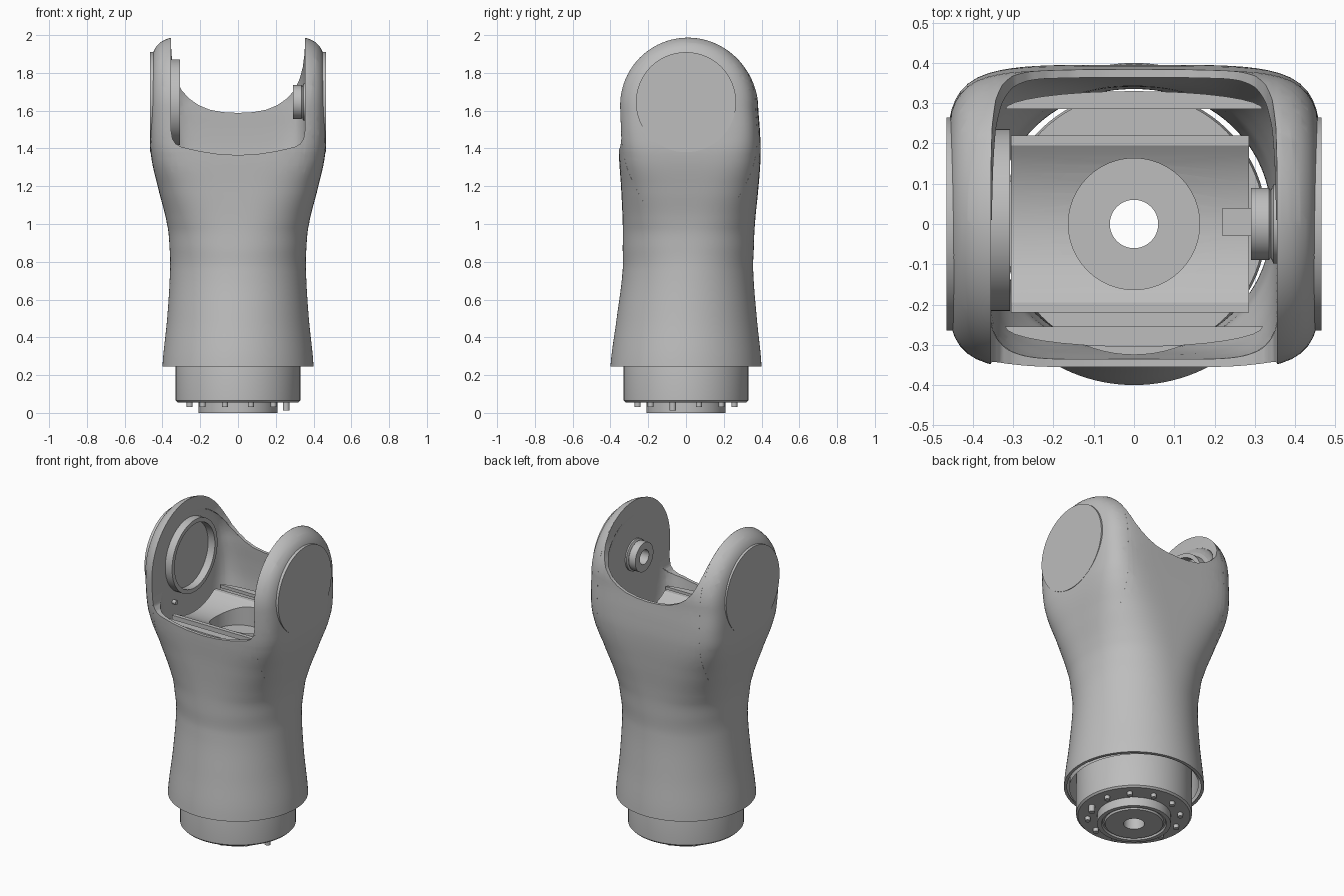
import bpy, bmesh, math
from mathutils import Vector, Matrix

if "Cube" in bpy.data.objects:
    bpy.data.objects.remove(bpy.data.objects["Cube"])

grey = bpy.data.materials.new("plain grey")
grey.use_nodes = True
grey.diffuse_color = (0.51, 0.51, 0.51, 1)
grey.node_tree.nodes["Principled BSDF"].inputs["Base Color"].default_value = grey.diffuse_color

TO_X = Matrix.Rotation(math.pi / 2, 4, 'Y')   # turns a z axis into an x axis
EAR = 0.355                                   # inner face of the ears
AXIS = 1.645                                  # height of the pivot


def smooth(obj):
    bpy.ops.object.select_all(action='DESELECT')
    obj.select_set(True)
    bpy.context.view_layer.objects.active = obj
    bpy.ops.object.shade_smooth_by_angle(angle=math.radians(32))


def finish(bm, name, matrix=None):
    """Turn a bmesh into a smooth-shaded object."""
    if matrix:
        bm.transform(matrix)
    bmesh.ops.remove_doubles(bm, verts=bm.verts, dist=1e-5)
    bmesh.ops.recalc_face_normals(bm, faces=bm.faces)
    mesh = bpy.data.meshes.new(name)
    bm.to_mesh(mesh)
    bm.free()
    obj = bpy.data.objects.new(name, mesh)
    bpy.context.collection.objects.link(obj)
    mesh.materials.append(grey)
    smooth(obj)
    return obj


def bridge(bm, rings):
    for a, b in zip(rings, rings[1:]):
        for i in range(len(a)):
            j = (i + 1) % len(a)
            bm.faces.new((a[i], a[j], b[j], b[i]))


def lathe(name, profile, matrix=None, segs=64):
    """Revolve a closed (radius, height) loop around z."""
    bm = bmesh.new()
    rings = []
    for k in range(segs):
        t = math.tau * k / segs
        rings.append([bm.verts.new((r * math.cos(t), r * math.sin(t), z)) for r, z in profile])
    bridge(bm, rings + rings[:1])
    return finish(bm, name, matrix)


def cylinder(name, r, depth, matrix, segs=48):
    bm = bmesh.new()
    bmesh.ops.create_cone(bm, cap_ends=True, segments=segs, radius1=r, radius2=r, depth=depth)
    return finish(bm, name, matrix)


def prism(name, points, sweep):
    """Extrude a flat polygon of 3D points along a vector."""
    bm = bmesh.new()
    ends = [[bm.verts.new(Vector(p) + Vector(sweep) * k) for p in points] for k in (0, 1)]
    bridge(bm, ends)
    for end in ends:
        bm.faces.new(end)
    return finish(bm, name)


def curve_rows(rows, steps=6):
    """Catmull-Rom interpolation of section rows."""
    rows = [Vector(r) for r in rows]
    out = []
    for i in range(len(rows) - 1):
        a, b, c, d = rows[max(i - 1, 0)], rows[i], rows[i + 1], rows[min(i + 2, len(rows) - 1)]
        for k in range(steps):
            t = k / steps
            row = 0.5 * (2 * b + (c - a) * t + (2 * a - 5 * b + 4 * c - d) * t**2
                         + (3 * b - a - 3 * c + d) * t**3)
            row[0] = b[0] + (c[0] - b[0]) * t
            out.append(row)
    return out + [rows[-1]]


def depth(rows, x, z, side):
    """The y of a skin at x, z on its front (-1) or back (1) side."""
    row, rise = rows[-1], max(z - rows[-1][0], 0)
    for a, b in zip(rows, rows[1:]):
        if a[0] <= z < b[0]:
            row = a.lerp(b, (z - a[0]) / (b[0] - a[0]))
    _, hx, cy, hy, n = row
    half = hy * max(1 - abs(x / hx)**n, 0) ** (1 / n)
    return cy + side * math.sqrt(max(half**2 - rise**2, 0))


def mirrored(half):
    """Full lip line from left to right, with the open sides above it."""
    return [(-x, z) for x, z in reversed(half) if x > 0] + half


def clip(bm, lip, side):
    """Cut a convex mouth out of the front or back half of a skin."""
    planes = []
    for (x0, z0), (x1, z1) in zip(lip, lip[1:]):
        planes.append((Vector((x0, 0, z0)), Vector((z0 - z1, 0, x1 - x0)).normalized()))

    def near():
        for f in bm.faces:
            c = f.calc_center_median()
            if (c.y - 0.01) * side > 0 and c.z > 1.25 and abs(c.x) < 0.43:
                yield f, c

    for co, no in planes:
        faces = [f for f, c in near()]
        geom = faces + list({e for f in faces for e in f.edges}) + list({v for f in faces for v in f.verts})
        bmesh.ops.bisect_plane(bm, geom=geom, dist=1e-6, plane_co=co, plane_no=no)
    gone = [f for f, c in near() if all((c - co).dot(no) > 0 for co, no in planes)]
    bmesh.ops.delete(bm, geom=gone, context='FACES')


def skin(name, rows, mouths, segs=128):
    """Loft squircle sections, roll the last one into a round top, open the mouths."""
    bm = bmesh.new()
    rings = []
    for row, tilt in [(r, 0) for r in rows] + [(rows[-1], math.pi / 2 * k / 24) for k in range(1, 25)]:
        z, hx, cy, hy, n = row
        ring = []
        for k in range(segs):
            c, s = math.cos(math.tau * k / segs), math.sin(math.tau * k / segs)
            r = (abs(c)**n + abs(s)**n) ** (-1 / n)
            y = hy * r * s
            ring.append(bm.verts.new((hx * r * c, cy + y * math.cos(tilt), z + abs(y) * math.sin(tilt))))
        rings.append(ring)
    bridge(bm, rings)
    bmesh.ops.remove_doubles(bm, verts=bm.verts, dist=1e-5)
    for side, lip in mouths.items():
        clip(bm, lip, side)
    return finish(bm, name)


# Sleeve sections: height, half width, centre y, half depth, squareness
sections = [(0.245, 0.40, 0.0, 0.40, 2), (0.5, 0.375, 0.004, 0.371, 2), (0.75, 0.36, 0.01, 0.346, 2.05),
            (0.87, 0.362, 0.012, 0.347, 2.2), (1.0, 0.376, 0.015, 0.35, 2.5), (1.2, 0.425, 0.02, 0.364, 3.4),
            (1.36, 0.46, 0.02, 0.375, 4.7), (1.48, 0.465, 0.017, 0.375, 5.7), (1.628, 0.465, 0.01, 0.372, 6)]
outer = curve_rows(sections)
inner = curve_rows([(z, min(hx - 0.018, EAR + 0.005), cy, hy - 0.02, n * (1.3 if z > 1.1 else 1))
                    for z, hx, cy, hy, n in sections])

# Low front lip and high back lip
front = [(0, 1.365), (0.1, 1.37), (0.2, 1.385), (0.3, 1.408), (0.33, 1.425), (0.347, 1.45), (EAR, 1.5), (EAR, 2.1)]
back = [(0, 1.588), (0.08, 1.592), (0.15, 1.605), (0.21, 1.63), (0.26, 1.665), (0.3, 1.71),
        (0.327, 1.77), (0.343, 1.83), (0.352, 1.9), (EAR, 1.96), (EAR, 2.1)]
mouths = {-1: mirrored(front), 1: mirrored(back)}
skin("outer_shell", outer, mouths)
skin("shell_lining", inner, mouths)

# Lip edges joining the shell to its lining
for side, name in ((-1, "front_lip"), (1, "back_lip")):
    bm = bmesh.new()
    lip = mouths[side][1:-1]
    line = [Vector(a).lerp(Vector(b), k / 4) for a, b in zip(lip, lip[1:]) for k in range(4)] + [Vector(lip[-1])]
    pairs = [[bm.verts.new((x, depth(rows, x, z, side), z)) for rows in (outer, inner)] for x, z in line]
    for (a, b), (c, d) in zip(pairs, pairs[1:]):
        bm.faces.new((a, b, d, c))
    finish(bm, name)

# Flat inner faces of the ears
top = outer[-1][0]
crown = depth(outer, EAR, top, 1) - outer[-1][2]
side_z = [1.12 + (top - 1.12) * k / 24 for k in range(24)]
arc = [(outer[-1][2] - crown * math.cos(math.pi * k / 48), top + crown * math.sin(math.pi * k / 48))
       for k in range(49)]
outline = [(depth(outer, EAR, z, -1), z) for z in side_z] + arc \
    + [(depth(outer, EAR, z, 1), z) for z in reversed(side_z)]
for side, name in ((1, "left_ear_face"), (-1, "right_ear_face")):
    bm = bmesh.new()
    bm.faces.new([bm.verts.new((side * EAR, y, z)) for y, z in outline[::side]])
    mesh_face = finish(bm, name)

# Bottom edge of the sleeve
lathe("base_rim", [(0.382, 0.245), (0.4, 0.245), (0.399, 0.25), (0.383, 0.25)], segs=128)

# Round covers on the outside of the ears
for side, name in ((1, "left_cover"), (-1, "right_cover")):
    cylinder(name, 0.265, 0.02, Matrix.Translation((side * 0.4555, 0, AXIS)) @ TO_X, 64)

# Bearing ring on one ear, hollow boss on the other
ring = [(0.2, 0), (0.2, 0.05), (0.226, 0.05), (0.226, 0)]
lathe("bearing_ring", ring, Matrix.Translation((-0.358, 0.01, AXIS)) @ TO_X)
boss = [(0.045, 0), (0.045, 0.068), (0.098, 0.068), (0.098, 0.056), (0.084, 0.05), (0.09, 0.045), (0.09, 0)]
lathe("pivot_boss", boss, Matrix.Translation((0.29, 0, AXIS)) @ TO_X)
cylinder("stop_pin", 0.013, 0.03, Matrix.Translation((-0.345, -0.137, 1.40)) @ TO_X, 16)

# Hollow core with the base flange and hub
core = [(0.06, 0), (0.165, 0), (0.17, 0.012), (0.18, 0.012), (0.185, 0), (0.21, 0), (0.21, 0.055),
        (0.32, 0.055), (0.33, 0.065), (0.33, 0.4), (0.29, 0.5), (0.29, 1.1), (0.325, 1.14),
        (0.325, 1.26), (0.165, 1.26), (0.165, 1.22), (0.06, 1.22)]
lathe("core", core, segs=80)

# Cradle with a shallow trough around the pivot and a bored seat
trough = []
for k in range(17):
    a = math.radians(-34.4 + 68.8 * k / 16)
    trough.append((-0.305, 0.345 * math.sin(a), AXIS - 0.345 * math.cos(a)))
rim = trough[0][2]
block = [(-0.305, -0.22, 1.2), (-0.305, -0.22, rim)] + trough + [(-0.305, 0.22, rim), (-0.305, 0.22, 1.2)]
cradle = prism("cradle", block, (0.59, 0, 0))
bore = cylinder("seat_cutter", 0.163, 0.6, Matrix.Translation((0, 0, 1.3)), 64)
bore.hide_render = True
mod = cradle.modifiers.new("bore", 'BOOLEAN')
mod.operation, mod.solver, mod.object = 'DIFFERENCE', 'EXACT', bore
bpy.context.view_layer.objects.active = cradle
bpy.ops.object.modifier_apply(modifier=mod.name)
bpy.data.objects.remove(bore)
smooth(cradle)
key = [(0.22, -0.03, 1.25), (0.3, -0.03, 1.25), (0.3, 0.04, 1.25), (0.22, 0.04, 1.25)]
prism("cradle_key", key, (0, 0, 0.08))

# Bowed ledges inside the front and back lips
for name, y, bow in (("front_ledge", -0.255, -0.05), ("back_ledge", 0.285, 0.045)):
    bowed = [(0.32 * math.cos(math.pi * k / 16), y + bow * math.sin(math.pi * k / 16), 1.335) for k in range(17)]
    prism(name, bowed, (0, 0, 0.02))

# Screws around the hub and one longer locating pin
for k in range(12):
    a = math.tau * (k + 0.5) / 12
    cylinder("hub_screw", 0.016, 0.03, Matrix.Translation((0.265 * math.cos(a), 0.265 * math.sin(a), 0.047)), 12)
cylinder("locating_pin", 0.018, 0.05, Matrix.Translation((0.255, -0.07, 0.037)), 16)
